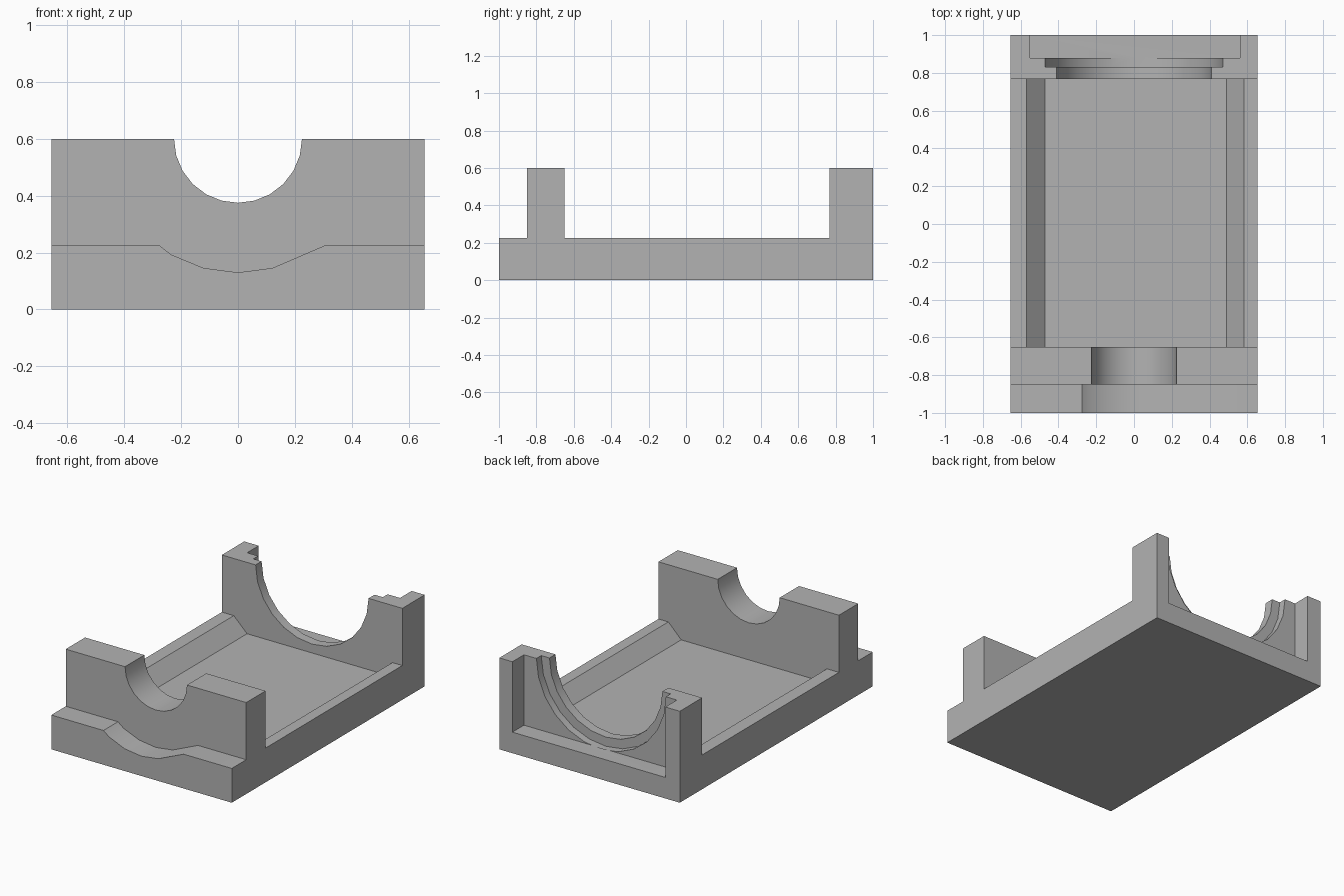
import bpy, bmesh, math

old = bpy.data.objects.get("Cube")
if old:
    bpy.data.objects.remove(old, do_unlink=True)

W, H = 0.655, 0.60          # half width and wall height
LEDGE, FLOOR = 0.225, 0.132  # side ledge and tray floor heights
TOP = 1.2                    # cutters reach above the walls

grey = bpy.data.materials.new("plain grey")
grey.use_nodes = True
colour = (0.45, 0.45, 0.45, 1)
grey.diffuse_color = colour
grey.node_tree.nodes["Principled BSDF"].inputs["Base Color"].default_value = colour


def extrude_profile(name, profile, y0, y1):
    """Solid made from an x-z outline pulled along y."""
    bm = bmesh.new()
    face = bm.faces.new([bm.verts.new((x, y0, z)) for x, z in profile])
    out = bmesh.ops.extrude_face_region(bm, geom=[face])
    moved = [v for v in out["geom"] if isinstance(v, bmesh.types.BMVert)]
    bmesh.ops.translate(bm, verts=moved, vec=(0, y1 - y0, 0))
    bmesh.ops.recalc_face_normals(bm, faces=bm.faces)
    mesh = bpy.data.meshes.new(name)
    bm.to_mesh(mesh)
    bm.free()
    mesh.materials.append(grey)
    obj = bpy.data.objects.new(name, mesh)
    bpy.context.collection.objects.link(obj)
    return obj


def arc_point(radius, step):
    a = math.radians(15 * step)
    return radius * math.sin(a), H - radius * math.cos(a)


def arch(radius):
    """Half round, open at the top."""
    return [(-radius, TOP)] + [arc_point(radius, s) for s in range(-6, 7)] + [(radius, TOP)]


# Main block
base = extrude_profile("cradle_base", [(-W, 0), (W, 0), (W, H), (-W, H)], -1, 1)

# Scooped front lip, side-sloped tray, stepped arches and rear recess
lip = [(-1, TOP), (-1, LEDGE), (-0.276, LEDGE)]
lip += [arc_point(0.47, s) for s in range(-2, 2)]
lip += [(0.305, LEDGE), (1, LEDGE), (1, TOP)]
tray = [(-1, TOP), (-1, LEDGE), (-0.568, LEDGE), (-0.472, FLOOR),
        (0.49, FLOOR), (0.583, LEDGE), (1, LEDGE), (1, TOP)]
recess = [(-0.55, TOP), (-0.55, 0.138), (0.56, 0.138), (0.56, TOP)]

cuts = [
    ("lip_cutter", lip, -1.2, -0.85),
    ("tray_cutter", tray, -0.65, 0.768),
    ("front_arch_cutter", arch(0.225), -0.9, -0.6),
    ("rear_arch_cutter", arch(0.41), 0.7, 0.85),
    ("rear_step_cutter", arch(0.47), 0.83, 0.882),
    ("rear_recess_cutter", recess, 0.88, 1.2),
]

bpy.ops.object.select_all(action="DESELECT")
base.select_set(True)
bpy.context.view_layer.objects.active = base
for name, profile, y0, y1 in cuts:
    cutter = extrude_profile(name, profile, y0, y1)
    cutter.hide_render = True
    mod = base.modifiers.new(name, "BOOLEAN")
    mod.operation = "DIFFERENCE"
    mod.solver = "EXACT"
    mod.object = cutter
    bpy.ops.object.modifier_apply(modifier=mod.name)
    bpy.data.objects.remove(cutter, do_unlink=True)

bpy.ops.object.shade_smooth_by_angle(angle=math.radians(30))
